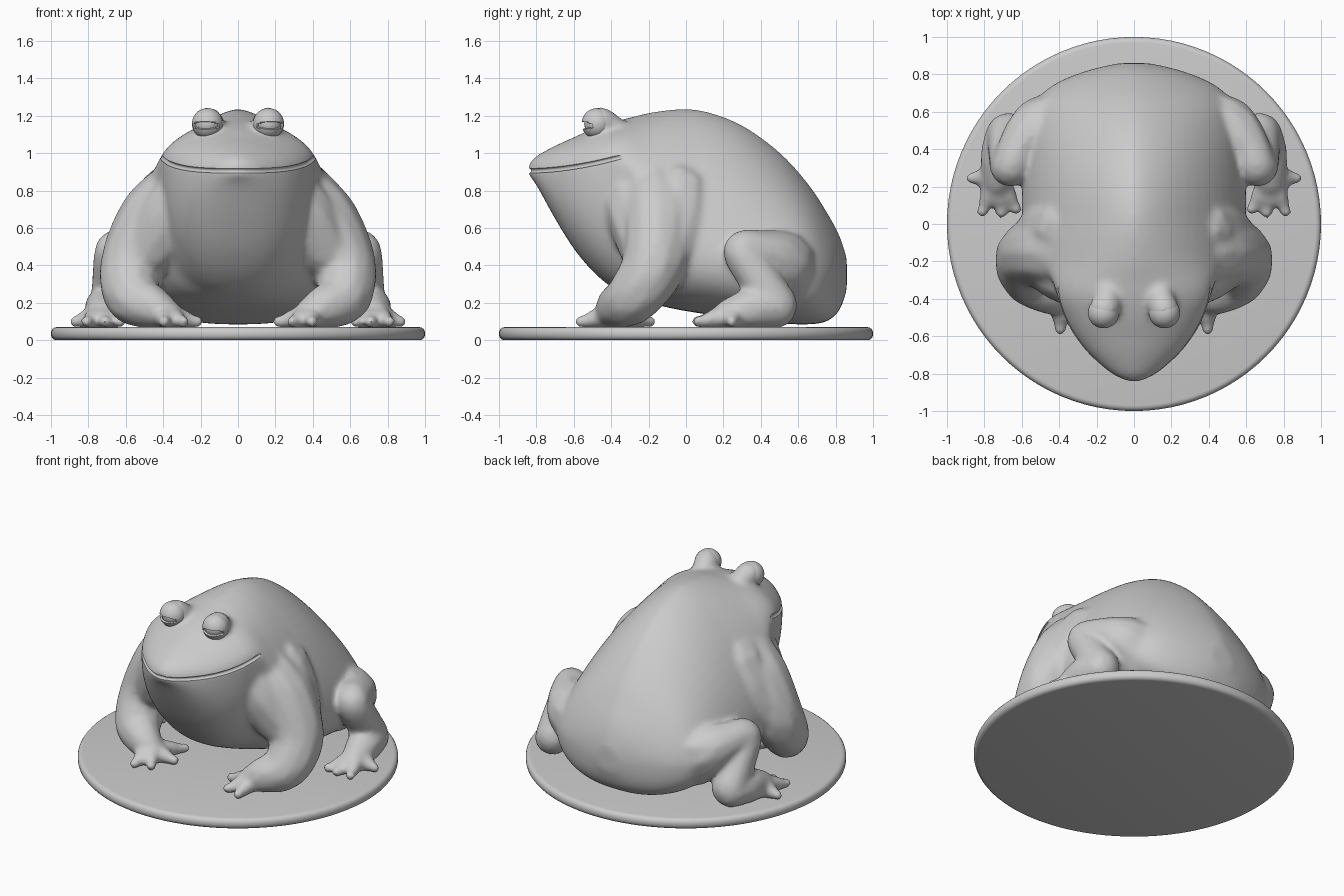
import bpy, bmesh, math
from mathutils import Matrix

if "Cube" in bpy.data.objects:
    bpy.data.objects.remove(bpy.data.objects["Cube"])


def smooth_path(pts, n):
    """Catmull-Rom samples (n per span) through tuples of any length."""
    out = []
    for i in range(len(pts) - 1):
        a, b, c, d = (pts[max(0, min(len(pts) - 1, i + k))] for k in (-1, 0, 1, 2))
        for j in range(n):
            t = j / n
            out.append(tuple(0.5 * (2 * q + (r - p) * t + (2 * p - 5 * q + 4 * r - s) * t * t
                                    + (3 * q - p - 3 * r + s) * t ** 3)
                             for p, q, r, s in zip(a, b, c, d)))
    out.append(tuple(pts[-1]))
    return out


def new_object(name, bm):
    me = bpy.data.meshes.new(name)
    bm.to_mesh(me)
    bm.free()
    ob = bpy.data.objects.new(name, me)
    bpy.context.collection.objects.link(ob)
    return ob


def finish(ob, angle=40):
    """Apply modifiers and smooth the shading."""
    bpy.ops.object.select_all(action='DESELECT')
    ob.select_set(True)
    bpy.context.view_layer.objects.active = ob
    bpy.ops.object.convert(target='MESH')
    bpy.ops.object.shade_smooth_by_angle(angle=math.radians(angle))


def limb(bm, pts, n=8):
    """Swept ball along x, y, z, radius points, on both sides."""
    for x, y, z, r in smooth_path(pts, n):
        for s in (1, -1):
            bmesh.ops.create_icosphere(bm, subdivisions=2, radius=r,
                                       matrix=Matrix.Translation((s * x, y, z)))


def toes(bm, palm, tips):
    """Webbed digits running from the palm to each tip."""
    for tx, ty in tips:
        mx, my = (palm[0] + tx) / 2, (palm[1] + ty) / 2
        limb(bm, [(*palm, 0.135, 0.068), (mx, my, 0.118, 0.054),
                  (tx * 0.8 + mx * 0.2, ty * 0.8 + my * 0.2, 0.1, 0.032), (tx, ty, 0.1, 0.035)], 6)


# Round base
bm = bmesh.new()
bmesh.ops.create_cone(bm, cap_ends=True, segments=96, radius1=1, radius2=1, depth=0.07,
                      matrix=Matrix.Translation((0, 0, 0.035)))
base = new_object("round_base", bm)
bev = base.modifiers.new("round_edge", 'BEVEL')
bev.width, bev.segments, bev.limit_method = 0.03, 4, 'ANGLE'
finish(base, 35)

# Body and head: stations of y, top, bottom, half width, height of widest point
stations = smooth_path([
    (-0.84, 0.945, 0.88, 0.04, 0.91), (-0.80, 0.985, 0.83, 0.12, 0.91),
    (-0.70, 1.04, 0.65, 0.235, 0.91), (-0.60, 1.085, 0.49, 0.315, 0.92),
    (-0.50, 1.13, 0.37, 0.37, 0.935), (-0.40, 1.165, 0.285, 0.405, 0.955),
    (-0.30, 1.19, 0.235, 0.44, 0.90), (-0.20, 1.215, 0.20, 0.51, 0.72),
    (-0.05, 1.235, 0.165, 0.58, 0.52), (0.10, 1.225, 0.14, 0.60, 0.45),
    (0.30, 1.15, 0.11, 0.59, 0.42), (0.50, 1.005, 0.09, 0.57, 0.39),
    (0.65, 0.84, 0.085, 0.53, 0.37), (0.75, 0.69, 0.10, 0.42, 0.36),
    (0.82, 0.56, 0.16, 0.25, 0.36), (0.86, 0.44, 0.27, 0.08, 0.35)], 5)
bm = bmesh.new()
N = 64
rings = []
for y, top, bot, half, mid in stations:
    ring = []
    ridge = 1.8 - 0.28 * min(1, max(0, (y + 0.35) / 0.4))   # pointed back, rounder head
    for k in range(N):
        a = 2 * math.pi * k / N
        c, s = math.cos(a), math.sin(a)
        e = 2 / ridge if s >= 0 else 2 / 2.5
        h = top - mid if s >= 0 else mid - bot
        ring.append(bm.verts.new((math.copysign(abs(c) ** e, c) * half, y,
                                  mid + math.copysign(abs(s) ** e, s) * h)))
    rings.append(ring)
for r0, r1 in zip(rings, rings[1:]):
    for k in range(N):
        bm.faces.new((r0[k], r0[k - 1], r1[k - 1], r1[k]))
bm.faces.new(rings[0])
bm.faces.new(rings[-1][::-1])
bmesh.ops.recalc_face_normals(bm, faces=bm.faces[:])

# Shoulder muscles blending the front legs into chest and flank
limb(bm, [(0.25, -0.29, 0.80, 0.18), (0.36, -0.25, 0.66, 0.18), (0.46, -0.20, 0.50, 0.165)])
limb(bm, [(0.34, -0.04, 0.76, 0.20), (0.43, -0.05, 0.60, 0.195), (0.52, -0.12, 0.46, 0.17)])

# Front legs
limb(bm, [(0.30, -0.17, 0.80, 0.19), (0.44, -0.15, 0.65, 0.20), (0.565, -0.17, 0.41, 0.178),
          (0.565, -0.28, 0.235, 0.15), (0.46, -0.37, 0.18, 0.115), (0.37, -0.40, 0.14, 0.075)])
toes(bm, (0.39, -0.39), [(0.395, -0.565), (0.29, -0.53), (0.215, -0.38), (0.27, -0.19)])

# Hind legs: haunch, thigh and shin, then foot
limb(bm, [(0.38, 0.50, 0.37, 0.23), (0.51, 0.50, 0.42, 0.17), (0.60, 0.42, 0.465, 0.125),
          (0.66, 0.305, 0.475, 0.11), (0.67, 0.39, 0.33, 0.115), (0.67, 0.48, 0.19, 0.12)])
limb(bm, [(0.68, 0.48, 0.175, 0.115), (0.71, 0.36, 0.17, 0.115), (0.73, 0.23, 0.14, 0.085)])
toes(bm, (0.735, 0.25), [(0.87, 0.245), (0.81, 0.065), (0.71, 0.06), (0.63, 0.08)])

# Eye mounds
limb(bm, [(0.14, -0.37, 1.12, 0.07), (0.15, -0.43, 1.155, 0.08), (0.16, -0.455, 1.165, 0.084)], 4)

frog = new_object("frog_body", bm)
rem = frog.modifiers.new("blend", 'REMESH')
rem.mode, rem.voxel_size, rem.use_smooth_shade = 'VOXEL', 0.014, True
smo = frog.modifiers.new("soften", 'SMOOTH')
smo.factor, smo.iterations = 0.5, 18

# Mouth groove cutter following the widest line of the head
side = [(half * 0.985, y, 0.906 + 0.08 * (max(0, y + 0.84) / 0.51) ** 1.8)
        for y, _, _, half, _ in stations if y < -0.33]
line = [(-x, y, z) for x, y, z in side[::-1]] + [(0, -0.84, 0.906)] + side
cu = bpy.data.curves.new("mouth_cutter", 'CURVE')
cu.dimensions, cu.bevel_depth, cu.bevel_resolution, cu.use_fill_caps = '3D', 0.013, 3, True
sp = cu.splines.new('POLY')
sp.points.add(len(line) - 1)
for p, co in zip(sp.points, line):
    p.co = (*co, 1)
cutter = bpy.data.objects.new("mouth_cutter", cu)
bpy.context.collection.objects.link(cutter)
finish(cutter)
cut = frog.modifiers.new("mouth", 'BOOLEAN')
cut.operation, cut.object, cut.solver = 'DIFFERENCE', cutter, 'EXACT'
finish(frog, 50)
bpy.data.objects.remove(cutter)

# Eyeballs with a lid shell split by a narrow slit
for s, tag in ((1, "left"), (-1, "right")):
    pos = Matrix.Translation((s * 0.163, -0.475, 1.158))
    bm = bmesh.new()
    bmesh.ops.create_uvsphere(bm, u_segments=32, v_segments=16, radius=0.069, matrix=pos)
    finish(new_object("eyeball_" + tag, bm))
    bm = bmesh.new()
    bmesh.ops.create_uvsphere(bm, u_segments=48, v_segments=24, radius=0.083,
                              matrix=Matrix.Rotation(math.pi / 2, 4, 'Y'))
    slit = []
    for f in bm.faces:
        c = f.calc_center_median()
        if c.y < 0 and abs(math.atan2(c.z + 0.012, -c.y)) < 0.27 and abs(c.x) < 0.074:
            slit.append(f)
    bmesh.ops.delete(bm, geom=slit, context='FACES')
    bm.transform(pos @ Matrix.Rotation(s * 0.2, 4, 'Z'))
    lid = new_object("eyelids_" + tag, bm)
    sol = lid.modifiers.new("thickness", 'SOLIDIFY')
    sol.thickness, sol.offset = 0.012, -1
    finish(lid, 45)
